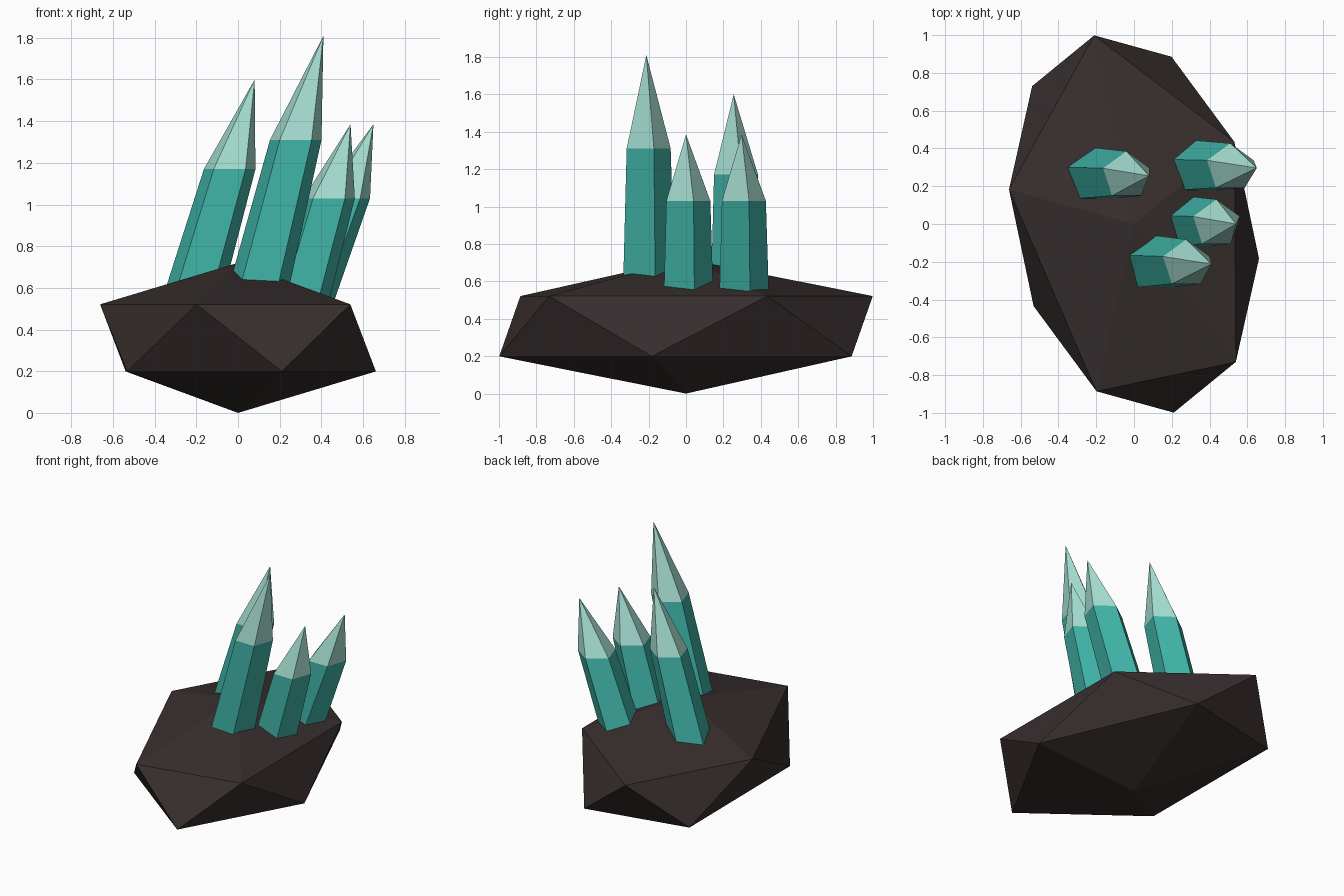
import bpy
import bmesh
from math import sin, cos, pi, radians
from mathutils import Matrix, Vector

cube = bpy.data.objects.get("Cube")
if cube:
    bpy.data.objects.remove(cube, do_unlink=True)


def make_material(name, rgb):
    mat = bpy.data.materials.new(name)
    mat.use_nodes = True
    color = (*rgb, 1.0)
    mat.diffuse_color = color
    mat.node_tree.nodes["Principled BSDF"].inputs["Base Color"].default_value = color
    return mat


def add_object(name, bm, materials):
    bmesh.ops.recalc_face_normals(bm, faces=bm.faces[:])
    mesh = bpy.data.meshes.new(name)
    bm.to_mesh(mesh)
    bm.free()
    for mat in materials:
        mesh.materials.append(mat)
    obj = bpy.data.objects.new(name, mesh)
    bpy.context.collection.objects.link(obj)
    return obj


rock_brown = make_material("dark brown rock", (0.039, 0.028, 0.027))
teal = make_material("teal crystal", (0.051, 0.456, 0.392))
pale_teal = make_material("pale teal tip", (0.376, 0.723, 0.631))

# Rock base: a stretched, turned icosahedron resting on its lowest point
bm = bmesh.new()
bmesh.ops.create_icosphere(bm, subdivisions=1, radius=1.0)
stretch = Matrix.Diagonal((1.141, 0.717, 0.36, 1.0))
turn = Matrix.Rotation(radians(101.9), 4, "Z")
bm.transform(Matrix.Translation((0, 0, 0.36)) @ turn @ stretch)
add_object("rock_base", bm, [rock_brown])

SIDES = 5
ROOT_Z = 0.42


def crystal(name, tip, collar_x, collar_z, lean):
    """Leaning five-sided shaft, slightly wider at the root, with a pointed tip."""
    bm = bmesh.new()
    y = tip[1]

    def ring(x, z, radius):
        angles = [pi / 2 + 2 * pi * i / SIDES for i in range(SIDES)]
        return [bm.verts.new((x + radius * cos(a), y + radius * sin(a), z)) for a in angles]

    drop = collar_z - ROOT_Z
    root = ring(collar_x - lean * drop, ROOT_Z, 0.13 + 0.032 * drop)
    collar = ring(collar_x, collar_z, 0.13)
    point = bm.verts.new(Vector(tip))
    bm.faces.new(root)
    for i in range(SIDES):
        j = (i + 1) % SIDES
        bm.faces.new((root[i], root[j], collar[j], collar[i]))
        bm.faces.new((collar[i], collar[j], point))
    # Pale colour above the collar
    for face in bm.faces:
        face.material_index = int(face.calc_center_median().z > collar_z)
    return add_object(name, bm, [teal, pale_teal])


crystal("tall_crystal", (0.41, -0.212, 1.81), 0.277, 1.31, 0.25)
crystal("left_crystal", (0.08, 0.255, 1.6), -0.04, 1.17, 0.29)
crystal("middle_crystal", (0.54, 0.0, 1.385), 0.437, 1.03, 0.28)
crystal("back_crystal", (0.65, 0.297, 1.385), 0.51, 1.03, 0.38)
